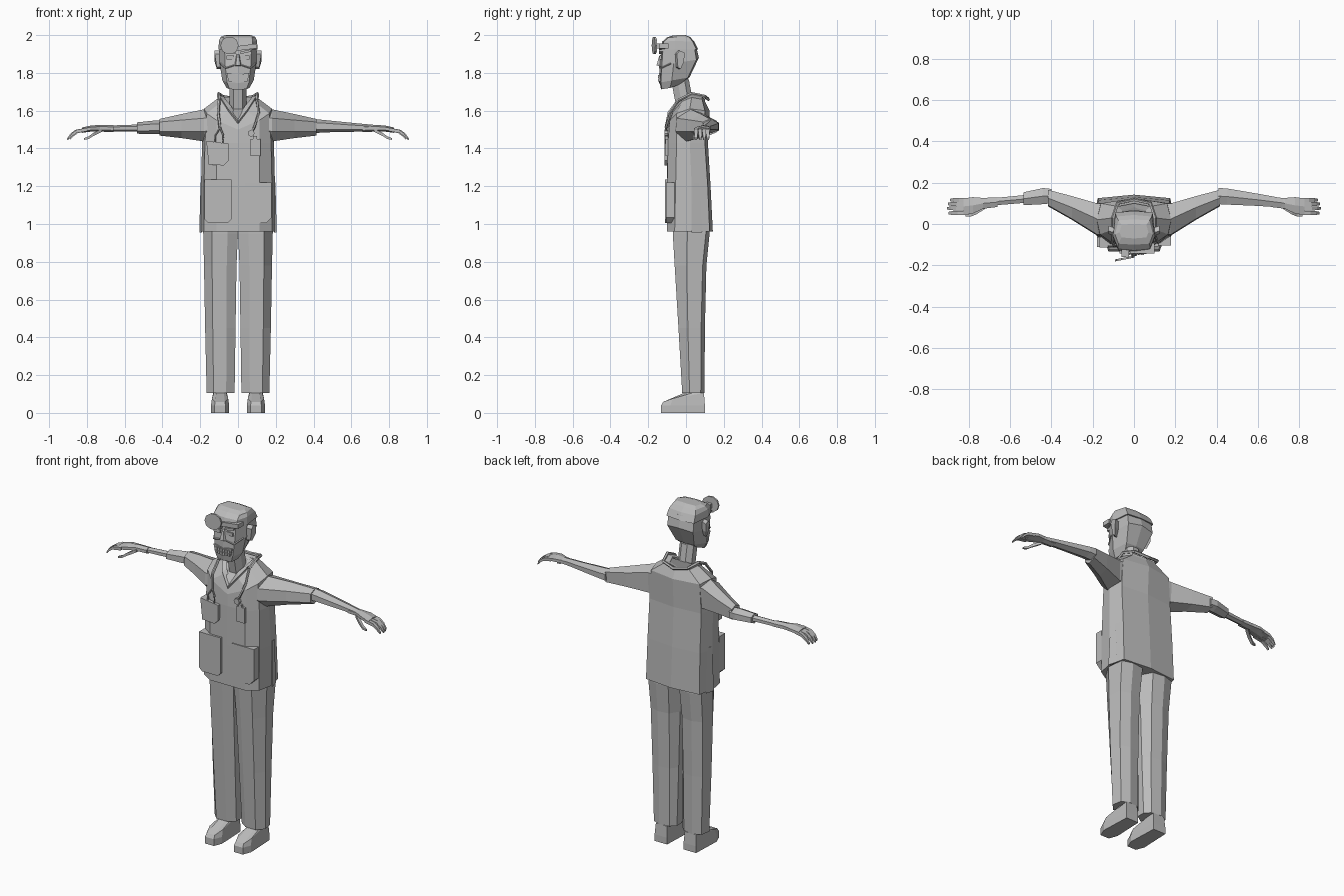
import bpy, bmesh, math
from mathutils import Vector

grey = bpy.data.materials.new("plain_grey")
grey.diffuse_color = (0.5, 0.5, 0.5, 1)


def make(name, bm):
    bmesh.ops.recalc_face_normals(bm, faces=bm.faces)
    me = bpy.data.meshes.new(name)
    bm.to_mesh(me)
    bm.free()
    me.materials.append(grey)
    ob = bpy.data.objects.new(name, me)
    bpy.context.collection.objects.link(ob)
    return ob


def loft(name, rings, cap=True, closed=False):
    """Skin a list of equal-length closed rings."""
    bm = bmesh.new()
    vs = [[bm.verts.new(p) for p in r] for r in rings]
    n = len(rings[0])
    pairs = list(zip(vs, vs[1:])) + ([(vs[-1], vs[0])] if closed else [])
    for a, b in pairs:
        for i in range(n):
            j = (i + 1) % n
            bm.faces.new((a[i], a[j], b[j], b[i]))
    if cap and not closed:
        bm.faces.new(vs[0])
        bm.faces.new(vs[-1])
    return make(name, bm)


def sym(half):
    """Close a half ring that runs from front centre to back centre."""
    return half + [(-x, y, z) for x, y, z in reversed(half[1:-1])]


def plate(name, outline, y, depth):
    """Extrude an (x, z) outline backwards from y."""
    return loft(name, [[(x, y, z) for x, z in outline],
                       [(x, y + depth, z) for x, z in outline]])


def rect(x0, x1, z0, z1, c=0.0):
    return [(x0 + c, z0), (x1 - c, z0), (x1, z0 + c), (x1, z1), (x0, z1), (x0, z0 + c)] if c \
        else [(x0, z0), (x1, z0), (x1, z1), (x0, z1)]


def tube(name, pts, r, n=5):
    pts = [Vector(p) for p in pts]
    rings = []
    for i, p in enumerate(pts):
        d = pts[min(i + 1, len(pts) - 1)] - pts[max(i - 1, 0)]
        q = d.to_track_quat('Z', 'Y')
        rings.append([p + q @ Vector((r * math.cos(2 * math.pi * k / n),
                                      r * math.sin(2 * math.pi * k / n), 0)) for k in range(n)])
    return loft(name, rings)


def arm_ring(s, x, y, z, ry, rz, n=6):
    """Cross-section across an arm, at side s."""
    return [(s * x, y + ry * math.cos(2 * math.pi * k / n + math.pi / n),
             z + rz * math.sin(2 * math.pi * k / n + math.pi / n)) for k in range(n)]


# tunic body, hem up to the neckline
neckline = [(0, -.095, 1.53), (.05, -.068, 1.595), (.085, -.02, 1.65),
            (.10, .03, 1.67), (.08, .085, 1.66), (0, .10, 1.65)]
loft("tunic", [
    sym([(0, -.10, .96), (.115, -.10, .96), (.18, -.06, .96), (.197, .03, .96), (.175, .125, .96), (0, .142, .96)]),
    sym([(0, -.10, 1.2), (.115, -.10, 1.2), (.18, -.055, 1.2), (.196, .03, 1.2), (.172, .115, 1.2), (0, .13, 1.2)]),
    sym([(0, -.10, 1.43), (.115, -.096, 1.43), (.175, -.05, 1.43), (.19, .02, 1.43), (.17, .10, 1.43), (0, .116, 1.43)]),
    sym([(0, -.10, 1.50), (.115, -.085, 1.55), (.165, -.05, 1.585), (.18, .02, 1.61), (.16, .10, 1.60), (0, .125, 1.60)]),
    sym(neckline)])

# V-neck collar band
low, high = sym(neckline), [(x * 1.02, y - .006 if y < 0 else y, z + .012) for x, y, z in sym(neckline)]
inner = [(x * .72, y * .78, z + (.03 if y < -.06 else .004)) for x, y, z in low]
loft("collar", [low, high, inner, [(x, y, z - .03) for x, y, z in inner]], closed=True)

# side vents: rear panel edge overlapping the front
for s in (-1, 1):
    loft("vent_flap", [[(s * .193, .045, 1.22), (s * .198, .04, 1.22), (s * .19, .07, 1.22)],
                       [(s * .19, .035, .955), (s * .205, .03, .955), (s * .19, .085, .955)]])

# sleeves
for s in (-1, 1):
    def sec(x, pts):
        return [(s * x, y, z) for y, z in pts]
    loft("sleeve", [
        sec(.11, [(-.03, 1.45), (-.06, 1.50), (-.055, 1.56), (.02, 1.61), (.10, 1.58), (.09, 1.46)]),
        sec(.18, [(.0, 1.437), (-.055, 1.49), (-.05, 1.56), (.025, 1.607), (.10, 1.58), (.095, 1.46)]),
        sec(.30, [(.07, 1.455), (.02, 1.49), (.025, 1.55), (.08, 1.582), (.135, 1.56), (.13, 1.475)]),
        sec(.415, [(.12, 1.468), (.085, 1.49), (.09, 1.54), (.125, 1.556), (.165, 1.545), (.162, 1.485)])])

# left side of the figure has a long cuffed glove, the other a short cuff and bare forearm
loft("glove_forearm", [arm_ring(1, .41, .135, 1.518, .045, .037), arm_ring(1, .45, .133, 1.518, .045, .033),
                       arm_ring(1, .60, .117, 1.512, .034, .024), arm_ring(1, .72, .102, 1.508, .026, .017)])
loft("short_cuff", [arm_ring(-1, .40, .135, 1.512, .04, .034), arm_ring(-1, .44, .135, 1.512, .045, .036),
                    arm_ring(-1, .535, .122, 1.508, .036, .030)])
loft("bare_forearm", [arm_ring(-1, .52, .122, 1.508, .022, .019), arm_ring(-1, .72, .104, 1.505, .02, .015)])

# hands: palm, four curled fingers, thumb
for s in (-1, 1):
    loft("palm", [arm_ring(s, .66, .106, 1.505, .027, .018), arm_ring(s, .73, .10, 1.507, .03, .018),
                  arm_ring(s, .78, .09, 1.505, .046, .016), arm_ring(s, .825, .085, 1.497, .045, .014)])
    for y, r in ((.053, 0), (.076, .006), (.097, .003), (.116, -.008)):
        loft("finger", [arm_ring(s, .80, y, 1.50, .014, .013, 4), arm_ring(s, .855 + r, y, 1.49, .014, .012, 4),
                        arm_ring(s, .88 + r, y, 1.472, .013, .011, 4), arm_ring(s, .898 + r, y, 1.45, .008, .006, 4)])
    loft("thumb", [arm_ring(s, .72, .085, 1.497, .016, .012, 4), arm_ring(s, .765, .055, 1.475, .014, .012, 4),
                   arm_ring(s, .79, .045, 1.457, .012, .010, 4), arm_ring(s, .815, .042, 1.45, .007, .006, 4)])

# trouser legs, seat and shoes
for s in (-1, 1):
    def leg(z, xi, xo, yf, yb):
        m, w = (yf + yb) / 2, xo - xi
        return [(s * x, y, z) for x, y in (
            (xi, yf + .03), (xi + .3 * w, yf), (xi + .75 * w, yf), (xo, m - .02),
            (xo - .01, yb - .02), (xi + .6 * w, yb), (xi + .2 * w, yb - .01), (xi, m + .02))]
    loft("trouser_leg", [leg(.105, .018, .166, -.02, .098), leg(.45, .013, .174, -.04, .10),
                         leg(.78, .008, .18, -.06, .108), leg(.95, 0, .184, -.07, .125), leg(1.02, 0, .184, -.07, .122)])
    def sole(z, w, yt, yh):
        cx = .095
        return [(s * x, y, z) for x, y in ((cx - w * .6, yt), (cx + w * .6, yt), (cx + w, yt + .05),
                                           (cx + w * .85, yh), (cx - w * .85, yh), (cx - w, yt + .05))]
    shoe = [sole(0, .048, -.132, .10), sole(.04, .048, -.132, .10)]
    shoe.append([(x, y, .055 + .05 * min(1, max(0, (y + .13) / .14))) for x, y, z in sole(0, .043, -.12, .095)])
    shoe.append([(x, y, .11) for x, y, z in sole(0, .032, 0, .085)])
    loft("shoe", shoe)

# neck
loft("neck", [[(x * .045, cy + y * .05, z + y * -.015) for x, y in
               ((-.5, -1), (.5, -1), (1, -.3), (1, .5), (.4, 1), (-.4, 1), (-1, .5), (-1, -.3))]
              for cy, z in ((.005, 1.57), (-.035, 1.78))])

# head
loft("head", [
    sym([(0, -.132, 1.712), (.045, -.128, 1.714), (.06, -.085, 1.72), (.04, -.03, 1.74), (0, -.02, 1.742)]),
    sym([(0, -.140, 1.75), (.058, -.133, 1.75), (.083, -.075, 1.76), (.06, .01, 1.775), (0, .018, 1.775)]),
    sym([(0, -.142, 1.84), (.068, -.128, 1.84), (.097, -.065, 1.85), (.085, .055, 1.87), (0, .068, 1.88)]),
    sym([(0, -.125, 1.95), (.072, -.12, 1.95), (.097, -.06, 1.95), (.083, .042, 1.95), (0, .052, 1.95)])])

# cap
loft("cap", [
    sym([(0, -.136, 1.925), (.076, -.128, 1.925), (.103, -.06, 1.925), (.09, .055, 1.925), (0, .064, 1.925)]),
    sym([(0, -.126, 1.965), (.078, -.118, 1.965), (.101, -.06, 1.97), (.086, .036, 1.965), (0, .044, 1.965)]),
    sym([(0, -.10, 1.988), (.075, -.095, 1.986), (.092, -.05, 1.99), (.075, .018, 1.988), (0, .022, 1.99)]),
    sym([(0, -.07, 1.998), (.06, -.065, 1.998), (.07, -.04, 2.0), (.06, -.005, 2.0), (0, -.002, 2.0)])])

# ears
for s in (-1, 1):
    out = [(-.06, 1.90), (-.045, 1.918), (-.02, 1.908), (-.022, 1.86), (-.04, 1.82), (-.055, 1.83)]
    loft("ear", [[(s * .088, y, z) for y, z in out],
                 [(s * (.112 + .012 * (z > 1.85)), y + .012, z) for y, z in out]])

# nose, eyes, brows and mouth with teeth
loft("nose", [[(-.022, -.13, 1.835), (.022, -.13, 1.835), (.008, -.13, 1.90), (-.008, -.13, 1.90)],
              [(-.012, -.156, 1.84), (.012, -.156, 1.84), (.005, -.142, 1.89), (-.005, -.142, 1.89)]])
for s in (-1, 1):
    plate("eye", [(s * x, z) for x, z in rect(.02, .062, 1.872, 1.892)], -.139, .008)
    plate("brow", [(s * .012, 1.90), (s * .07, 1.912), (s * .07, 1.925), (s * .012, 1.912)], -.143, .02)
    tube("cheek_fold", [(s * .022, -.143, 1.84), (s * .066, -.133, 1.825), (s * .092, -.08, 1.85)], .004, 4)
plate("mouth", [(-.06, 1.80), (-.05, 1.755), (0, 1.745), (.05, 1.755), (.06, 1.80), (0, 1.79)], -.144, .009)
for i in range(6):
    x = -.045 + i * .016
    plate("tooth", rect(x, x + .013, 1.772, 1.788), -.149, .007)
    plate("tooth", rect(x, x + .013, 1.755, 1.769), -.149, .007)

# head mirror: strap bar, hinge and disc
plate("mirror_strap", [(-.02, 1.915), (.10, 1.93), (.10, 1.955), (-.02, 1.94)], -.142, .05)
plate("mirror_hinge", rect(-.06, -.025, 1.93, 1.955), -.16, .04)
disc = [(-.045 + .048 * math.cos(k * math.pi / 5), 1.945 + .048 * math.sin(k * math.pi / 5)) for k in range(10)]
mirror = loft("mirror_disc", [[(x, -.172 + .01 * (x + .045) / .05, z) for x, z in disc],
                              [(x, -.162 + .01 * (x + .045) / .05, z) for x, z in disc]])

# pockets, badge and chest pocket flap
plate("hip_pocket_full", rect(-.178, -.035, 1.005, 1.235, .02), -.112, .05)
plate("hip_pocket_flat", rect(.035, .178, 1.005, 1.22, .03), -.105, .045)
plate("chest_pocket", [(-.155, 1.315), (-.075, 1.31), (-.05, 1.335), (-.05, 1.425), (-.168, 1.44)], -.114, .05)
plate("badge", rect(.065, .118, 1.36, 1.45), -.108, .014)
plate("badge_clip", rect(.08, .10, 1.445, 1.465), -.11, .014)

# stethoscope
tube("tube_back", [(-.10, -.04, 1.655), (-.102, .03, 1.69), (-.08, .10, 1.675), (0, .118, 1.66),
                   (.08, .10, 1.675), (.102, .03, 1.69), (.10, -.04, 1.655)], .009)
tube("tube_right", [(-.10, -.04, 1.655), (-.105, -.09, 1.59), (-.095, -.106, 1.51)], .008)
for x in (-.12, -.078):
    tube("earpiece_arm", [(-.095, -.106, 1.51), (x, -.108, 1.47), (x - .003, -.108, 1.42)], .005)
tube("tube_left", [(.10, -.04, 1.655), (.11, -.085, 1.585), (.085, -.106, 1.51), (.07, -.106, 1.485)], .007)
tube("chest_piece", [(.07, -.115, 1.48), (.07, -.095, 1.48)], .018, 8)
